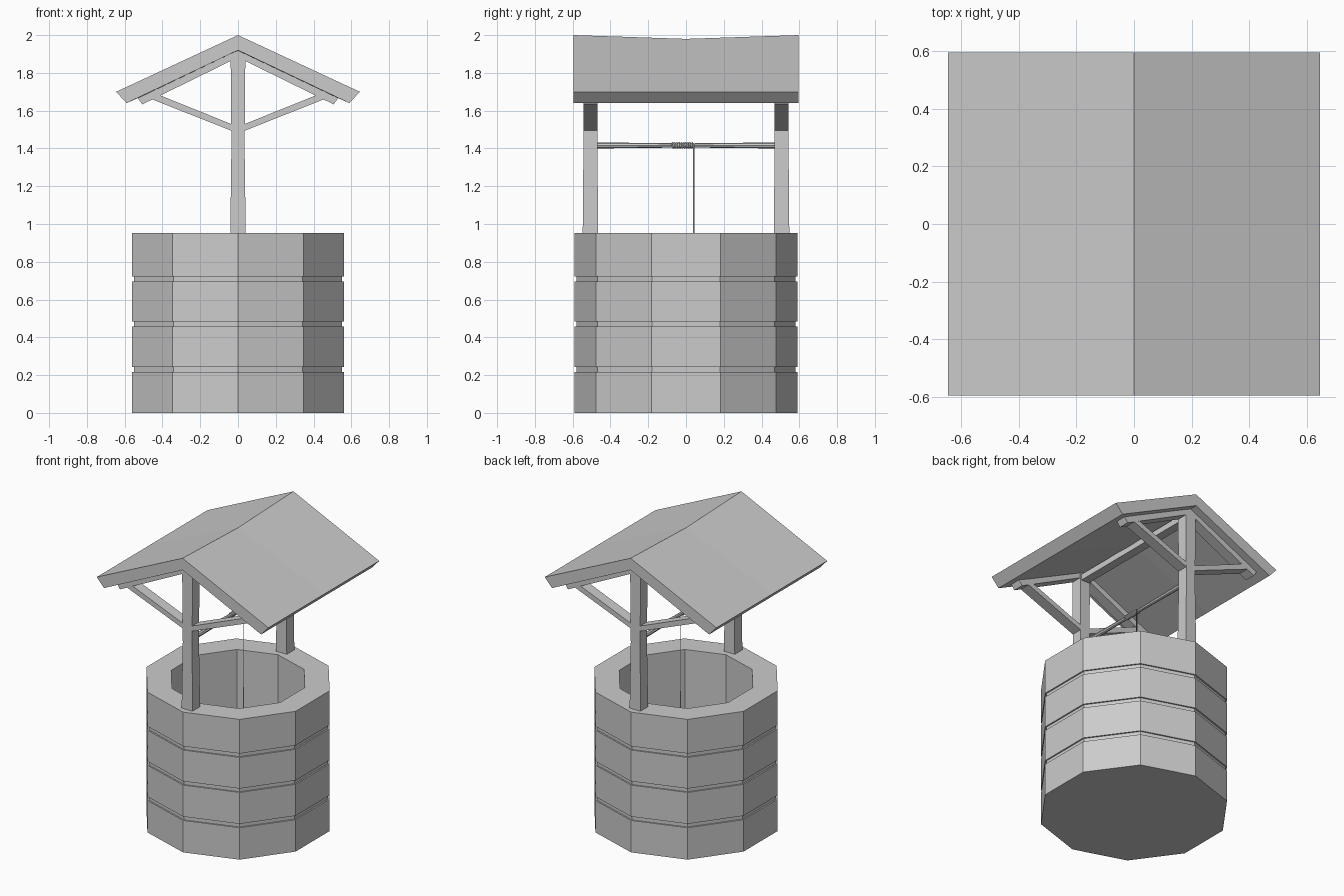
import bpy, bmesh, math

cube = bpy.data.objects.get("Cube")
if cube:
    bpy.data.objects.remove(cube, do_unlink=True)

grey = bpy.data.materials.new("plain_grey")
grey.use_nodes = True
COLOUR = (0.6, 0.6, 0.6, 1)
grey.diffuse_color = COLOUR
grey.node_tree.nodes["Principled BSDF"].inputs["Base Color"].default_value = COLOUR


def loft(name, rings):
    """Skin a list of equal-length rings and cap both ends."""
    bm = bmesh.new()
    loops = [[bm.verts.new(p) for p in ring] for ring in rings]
    for a, b in zip(loops, loops[1:]):
        for i in range(len(a)):
            j = (i + 1) % len(a)
            bm.faces.new((a[i], a[j], b[j], b[i]))
    bm.faces.new(loops[0])
    bm.faces.new(loops[-1])
    bmesh.ops.recalc_face_normals(bm, faces=bm.faces[:])
    mesh = bpy.data.meshes.new(name)
    bm.to_mesh(mesh)
    bm.free()
    mesh.materials.append(grey)
    ob = bpy.data.objects.new(name, mesh)
    bpy.context.collection.objects.link(ob)
    return ob


def decagon(radius, z):
    return [(radius * math.sin(k * math.tau / 10), radius * math.cos(k * math.tau / 10), z)
            for k in range(10)]


def rect(hx, y, hy, z):
    return [(sx * hx, y + sy * hy, z) for sx, sy in ((-1, -1), (1, -1), (1, 1), (-1, 1))]


def slab(name, profile, y0, y1):
    """Extrude an x-z outline along y."""
    return loft(name, [[(x, y, z) for x, z in profile] for y in (y0, y1)])


# Ten-sided well wall with three grooves and a hollow shaft
OUTER, GROOVE, INNER, RIM, FLOOR = 0.59, 0.58, 0.43, 0.953, 0.03
rings = [decagon(OUTER, 0)]
for low in (0.217, 0.457, 0.695):
    high = low + 0.026
    rings += [decagon(r, z) for r, z in
              ((OUTER, low), (GROOVE, low), (GROOVE, high), (OUTER, high))]
rings += [decagon(OUTER, RIM), decagon(INNER, RIM), decagon(INNER, FLOOR)]
loft("well_wall", rings)

# Roof with a sagging ridge
half = [(0.645, 1.70), (0.59, 1.64)]
roof_rings = []
for y, sag in ((-0.595, 0), (0, 0.02), (0.595, 0)):
    outline = [(0, 2 - sag)] + half + [(0, 1.92 - sag)]
    outline += [(-x, z) for x, z in reversed(half)]
    roof_rings.append([(x, y, z) for x, z in outline])
loft("roof", roof_rings)

# Posts, rafters and braces at each end
POST_Y, DEPTH = 0.506, 0.037
for end, s in (("front", -1), ("back", 1)):
    y = s * POST_Y
    loft(end + "_post", [rect(0.041, y, 0.041, RIM - 0.01), rect(0.035, y, 0.037, 1.4),
                         rect(0.039, y, 0.038, 1.9)])
    for side, m in (("left", 1), ("right", -1)):
        rafter = [(0, 1.92), (0.53, 1.667), (0.507, 1.633), (0, 1.882)]
        brace = [(0, 1.546), (0.41, 1.68), (0.455, 1.66), (0, 1.48)]
        brace[0] = (0, 1.515)
        for part, outline in (("rafter", rafter), ("brace", brace)):
            slab(f"{end}_{side}_{part}", [(m * x, z) for x, z in outline],
                 y - DEPTH, y + DEPTH)

# Ridge beam between the posts
loft("ridge_beam", [[(x, y, z) for x, z in
                     ((-0.03, 1.85), (0.03, 1.85), (0.03, 1.89), (-0.03, 1.89))]
                    for y in (-POST_Y, POST_Y)])

# Axle, slightly thinner in the middle
AXLE_Z = 1.416
axle_rings = []
for y, r in ((-0.48, 0.016), (0, 0.011), (0.48, 0.016)):
    axle_rings.append([(r * math.cos(k * math.tau / 8), y, AXLE_Z + r * math.sin(k * math.tau / 8))
                       for k in range(8)])
loft("axle", axle_rings)

# Rope wound on the axle and hanging into the shaft
TURNS, STEPS, COIL = 10, 10, 0.013
path = []
for i in range(TURNS * STEPS + 1):
    a = math.tau * i / STEPS
    path.append((COIL * math.cos(a), -0.075 + 0.117 * i / (TURNS * STEPS),
                 AXLE_Z + COIL * math.sin(a)))
path.append((COIL, 0.042, 0.1))
curve = bpy.data.curves.new("rope", "CURVE")
curve.dimensions = "3D"
curve.bevel_depth = 0.005
curve.bevel_resolution = 1
curve.use_fill_caps = True
spline = curve.splines.new("POLY")
spline.points.add(len(path) - 1)
for point, co in zip(spline.points, path):
    point.co = (*co, 1)
curve.materials.append(grey)
rope = bpy.data.objects.new("rope", curve)
bpy.context.collection.objects.link(rope)
bpy.ops.object.select_all(action="DESELECT")
rope.select_set(True)
bpy.context.view_layer.objects.active = rope
bpy.ops.object.convert(target="MESH")
